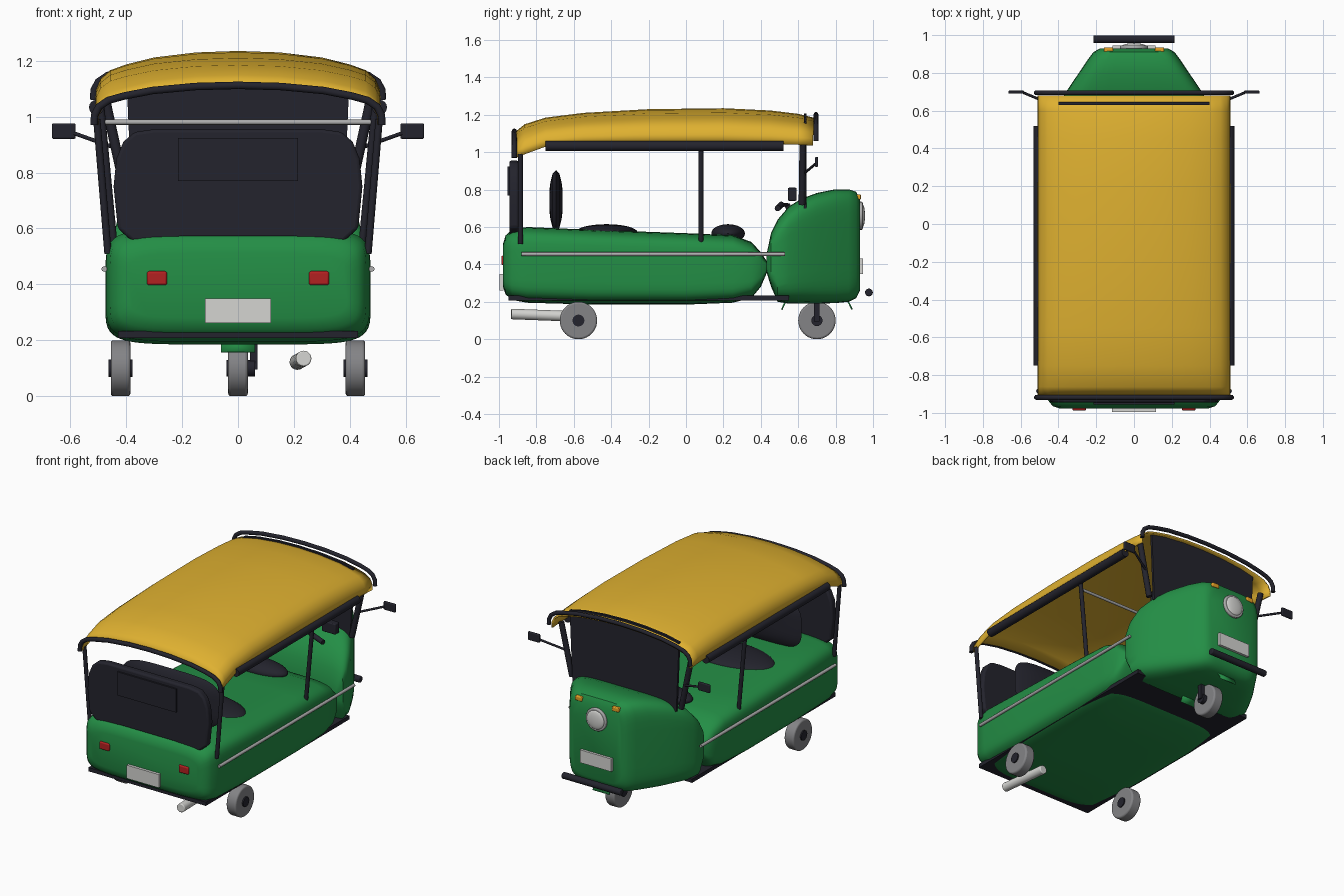
import bpy, bmesh, math
from mathutils import Vector, Matrix

if "Cube" in bpy.data.objects:
    bpy.data.objects.remove(bpy.data.objects["Cube"], do_unlink=True)


def material(name, r, g, b):
    m = bpy.data.materials.new(name)
    m.use_nodes = True
    m.diffuse_color = (r, g, b, 1)
    m.node_tree.nodes["Principled BSDF"].inputs["Base Color"].default_value = (r, g, b, 1)
    return m


GREEN = material("body green", 0.017, 0.27, 0.06)
YELLOW = material("canopy yellow", 0.74, 0.44, 0.03)
BLACK = material("dark trim", 0.017, 0.017, 0.026)
GREY = material("wheel grey", 0.23, 0.23, 0.24)
STEEL = material("steel", 0.42, 0.42, 0.42)
WHITE = material("off white", 0.66, 0.66, 0.64)
RED = material("lamp red", 0.45, 0.015, 0.015)
ORANGE = material("indicator orange", 0.8, 0.36, 0.02)


def finish(name, bm, mat, bevel=0.0, thick=0.0):
    bmesh.ops.recalc_face_normals(bm, faces=bm.faces)
    mesh = bpy.data.meshes.new(name)
    bm.to_mesh(mesh)
    bm.free()
    ob = bpy.data.objects.new(name, mesh)
    bpy.context.collection.objects.link(ob)
    mesh.materials.append(mat)
    if thick:
        s = ob.modifiers.new("thickness", 'SOLIDIFY')
        s.thickness, s.offset = thick, 0
    if bevel:
        b = ob.modifiers.new("rounding", 'BEVEL')
        b.width, b.segments = bevel, 3
    bpy.ops.object.select_all(action='DESELECT')
    ob.select_set(True)
    bpy.context.view_layer.objects.active = ob
    bpy.ops.object.shade_smooth_by_angle(angle=math.radians(40))
    return ob


def skin(name, rings, mat, closed, **kw):
    """Bridge equal-length point rings; closed rings also get end caps."""
    bm = bmesh.new()
    rows = [[bm.verts.new(p) for p in ring] for ring in rings]
    n = len(rows[0])
    for a, b in zip(rows, rows[1:]):
        for i in range(n if closed else n - 1):
            j = (i + 1) % n
            bm.faces.new((a[i], a[j], b[j], b[i]))
    if closed:
        bm.faces.new(rows[0])
        bm.faces.new(rows[-1])
    return finish(name, bm, mat, **kw)


def loft(name, sections, mat, e=6.0, n=48):
    """Superellipse cross-sections (y, half width, bottom, top) along y."""
    def sup(v):
        return math.copysign(abs(v) ** (2 / e), v)
    rings = []
    for y, hw, z0, z1 in sections:
        ts = [2 * math.pi * (i + 0.5) / n for i in range(n)]
        rings.append([(hw * sup(math.cos(t)), y,
                       (z0 + z1) / 2 + (z1 - z0) / 2 * sup(math.sin(t))) for t in ts])
    return skin(name, rings, mat, True)


def prism(name, outline, y0, y1, mat, bevel=0.0):
    return skin(name, [[(x, y, z) for x, z in outline] for y in (y0, y1)], mat, True, bevel=bevel)


def box(name, centre, size, mat, bevel=0.0):
    bm = bmesh.new()
    bmesh.ops.create_cube(bm, size=1, matrix=Matrix.Translation(centre) @ Matrix.Diagonal((*size, 1)))
    return finish(name, bm, mat, bevel)


def rod(name, a, b, r, mat, bevel=0.0, seg=16):
    a, b = Vector(a), Vector(b)
    turn = (b - a).to_track_quat('Z', 'Y').to_matrix().to_4x4()
    bm = bmesh.new()
    bmesh.ops.create_cone(bm, cap_ends=True, segments=seg, radius1=r, radius2=r,
                          depth=(b - a).length, matrix=Matrix.Translation((a + b) / 2) @ turn)
    return finish(name, bm, mat, bevel)


def blob(name, centre, radii, mat):
    bm = bmesh.new()
    bmesh.ops.create_uvsphere(bm, u_segments=32, v_segments=16, radius=1,
                              matrix=Matrix.Translation(centre) @ Matrix.Diagonal((*radii, 1)))
    return finish(name, bm, mat)


def pipe(name, points, r, mat):
    cu = bpy.data.curves.new(name, 'CURVE')
    cu.dimensions, cu.bevel_depth, cu.bevel_resolution, cu.use_fill_caps = '3D', r, 3, True
    sp = cu.splines.new('POLY')
    sp.points.add(len(points) - 1)
    for p, co in zip(sp.points, points):
        p.co = (*co, 1)
    cu.materials.append(mat)
    ob = bpy.data.objects.new(name, cu)
    bpy.context.collection.objects.link(ob)
    bpy.ops.object.select_all(action='DESELECT')
    ob.select_set(True)
    bpy.context.view_layer.objects.active = ob
    bpy.ops.object.convert(target='MESH')
    bpy.ops.object.shade_smooth_by_angle(angle=math.radians(40))


# Canopy arch: x position and rise fraction, mirrored
half = [(0.505, 0), (0.503, 0.25), (0.488, 0.46), (0.455, 0.62), (0.4, 0.73),
        (0.3, 0.87), (0.15, 0.97)]
ARCH = half + [(0, 1)] + [(-x, f) for x, f in reversed(half)]


def arch(y, edge, top, s=1.0):
    return [(x * s, y, edge + (top - edge) * f) for x, f in ARCH]


# Body tub, cowl and floor
loft("body_tub", [(-0.978, 0.39, 0.28, 0.51), (-0.965, 0.43, 0.24, 0.555), (-0.93, 0.458, 0.21, 0.585),
                  (-0.85, 0.472, 0.195, 0.6), (-0.5, 0.475, 0.185, 0.585), (0, 0.475, 0.185, 0.567),
                  (0.25, 0.47, 0.195, 0.556), (0.35, 0.46, 0.22, 0.52), (0.4, 0.445, 0.28, 0.465),
                  (0.43, 0.42, 0.35, 0.42)], GREEN)
loft("front_cowl", [(0.43, 0.42, 0.36, 0.45), (0.455, 0.45, 0.28, 0.57), (0.49, 0.455, 0.2, 0.64),
                    (0.55, 0.44, 0.19, 0.71), (0.62, 0.405, 0.19, 0.753), (0.7, 0.36, 0.19, 0.782),
                    (0.8, 0.292, 0.193, 0.802), (0.87, 0.245, 0.2, 0.802), (0.91, 0.215, 0.22, 0.788),
                    (0.93, 0.18, 0.26, 0.75)], GREEN)
box("floor_pan", (0, -0.2, 0.22), (0.86, 1.5, 0.025), BLACK)

# Canopy with end hoops
skin("canopy", [arch(*s) for s in [
    (-0.91, 0.97, 1.105), (-0.86, 0.99, 1.145), (-0.75, 1.03, 1.18), (-0.55, 1.045, 1.205),
    (-0.2, 1.05, 1.225), (0.2, 1.05, 1.23), (0.45, 1.045, 1.218), (0.6, 1.04, 1.2),
    (0.68, 1.035, 1.18)]], YELLOW, False, thick=0.01)
pipe("rear_hoop", arch(-0.918, 0.97, 1.112, 1.02), 0.014, BLACK)
pipe("front_hoop", arch(0.695, 1.06, 1.202, 1.025), 0.013, BLACK)

# Windscreen following the arch, its top edge just above the canopy
top_edge = [(x, z + 0.012) for x, y, z in arch(0.64, 1.04, 1.195) if abs(x) < 0.42]
prism("windscreen", [(-0.38, 0.7), (0.38, 0.7)] + top_edge, 0.63, 0.645, BLACK)

# Rear panel with its raised window
side = [(0.2, 0.565), (0.31, 0.54), (0.38, 0.555), (0.43, 0.6), (0.445, 0.75), (0.435, 0.85),
        (0.41, 0.91), (0.37, 0.945), (0.3, 0.955)]
prism("rear_panel", side + [(-x, z) for x, z in reversed(side)], -0.945, -0.895, BLACK, bevel=0.012)
box("rear_window", (0, -0.949, 0.847), (0.43, 0.012, 0.155), BLACK)

# Seats
loft("seat_back", [(-0.695 + d, 0.36 * s, 0.74 - 0.165 * s, 0.74 + 0.165 * s) for d, s in
                   [(-0.036, 0.3), (-0.03, 0.6), (-0.018, 0.88), (0, 1),
                    (0.018, 0.88), (0.03, 0.6), (0.036, 0.3)]], BLACK, e=4)
blob("passenger_seat", (0, -0.425, 0.572), (0.34, 0.165, 0.043), BLACK)
blob("driver_seat", (0, 0.225, 0.565), (0.2, 0.09, 0.05), BLACK)

# Paired frame parts, lamps, mirrors and rear wheels
for s, tag in ((1, "left"), (-1, "right")):
    rod(tag + "_rear_post", (s * 0.465, -0.885, 0.51), (s * 0.505, -0.885, 0.99), 0.013, BLACK)
    rod(tag + "_middle_post", (s * 0.44, 0.08, 0.5), (s * 0.495, 0.08, 1.08), 0.013, BLACK)
    rod(tag + "_front_post", (s * 0.4, 0.62, 0.72), (s * 0.475, 0.625, 1.06), 0.018, BLACK)
    rod(tag + "_curtain_roll", (s * 0.506, -0.75, 1.033), (s * 0.506, 0.52, 1.033), 0.027, BLACK)
    rod(tag + "_side_rail", (s * 0.478, -0.88, 0.455), (s * 0.478, 0.53, 0.455), 0.01, STEEL)
    rod(tag + "_mirror_arm", (s * 0.43, 0.63, 0.885), (s * 0.585, 0.695, 0.94), 0.007, BLACK)
    box(tag + "_mirror", (s * 0.623, 0.698, 0.948), (0.085, 0.016, 0.055), BLACK, bevel=0.006)
    box(tag + "_tail_lamp", (s * 0.29, -0.975, 0.422), (0.072, 0.025, 0.05), RED, bevel=0.008)
    box(tag + "_indicator", (s * 0.135, 0.92, 0.76), (0.05, 0.03, 0.028), ORANGE, bevel=0.005)
    rod(tag + "_rear_wheel", (s * 0.385, -0.575, 0.1), (s * 0.455, -0.575, 0.1), 0.1, GREY, 0.01, 40)
    rod(tag + "_rear_hub", (s * 0.378, -0.575, 0.1), (s * 0.463, -0.575, 0.1), 0.032, BLACK)
    rod(tag + "_grip", (s * 0.18, 0.51, 0.72), (s * 0.28, 0.49, 0.7), 0.016, BLACK)

# Cross bar, steering and fare meter
rod("cross_bar", (-0.475, 0.08, 0.98), (0.475, 0.08, 0.98), 0.009, STEEL)
pipe("handlebar", [(-0.2, 0.505, 0.715), (-0.08, 0.54, 0.72), (0.08, 0.54, 0.72), (0.2, 0.505, 0.715)],
     0.01, BLACK)
rod("steering_column", (0, 0.54, 0.72), (0, 0.6, 0.6), 0.016, BLACK)
box("fare_meter", (0.28, 0.568, 0.775), (0.1, 0.045, 0.07), BLACK, bevel=0.006)

# Front wheel, fork and mudguard
rod("front_wheel", (-0.035, 0.7, 0.1), (0.035, 0.7, 0.1), 0.1, GREY, 0.01, 40)
rod("front_hub", (-0.042, 0.7, 0.1), (0.06, 0.7, 0.1), 0.03, BLACK)
box("front_fork", (0.056, 0.7, 0.16), (0.026, 0.03, 0.13), BLACK)
angles = [math.radians(20 + 10 * i) for i in range(15)]
skin("front_mudguard", [[(x, 0.7 + 0.2 * math.cos(a), 0.09 + 0.2 * math.sin(a)) for a in angles]
                        for x in (-0.06, 0.06)], GREEN, False, thick=0.008)

# Headlamp, bumper, plates and exhaust
rod("headlamp_rim", (0, 0.92, 0.66), (0, 0.945, 0.66), 0.075, STEEL, 0.006, 32)
blob("headlamp_lens", (0, 0.943, 0.66), (0.062, 0.014, 0.062), WHITE)
rod("front_bumper", (-0.215, 0.978, 0.25), (0.215, 0.978, 0.25), 0.021, BLACK, 0.006)
box("front_plate", (0, 0.938, 0.39), (0.23, 0.016, 0.085), WHITE)
box("rear_plate", (0, -0.986, 0.305), (0.235, 0.02, 0.088), WHITE)
rod("exhaust", (0.235, -0.935, 0.135), (0.212, -0.6, 0.122), 0.028, WHITE, 0.005, 20)
